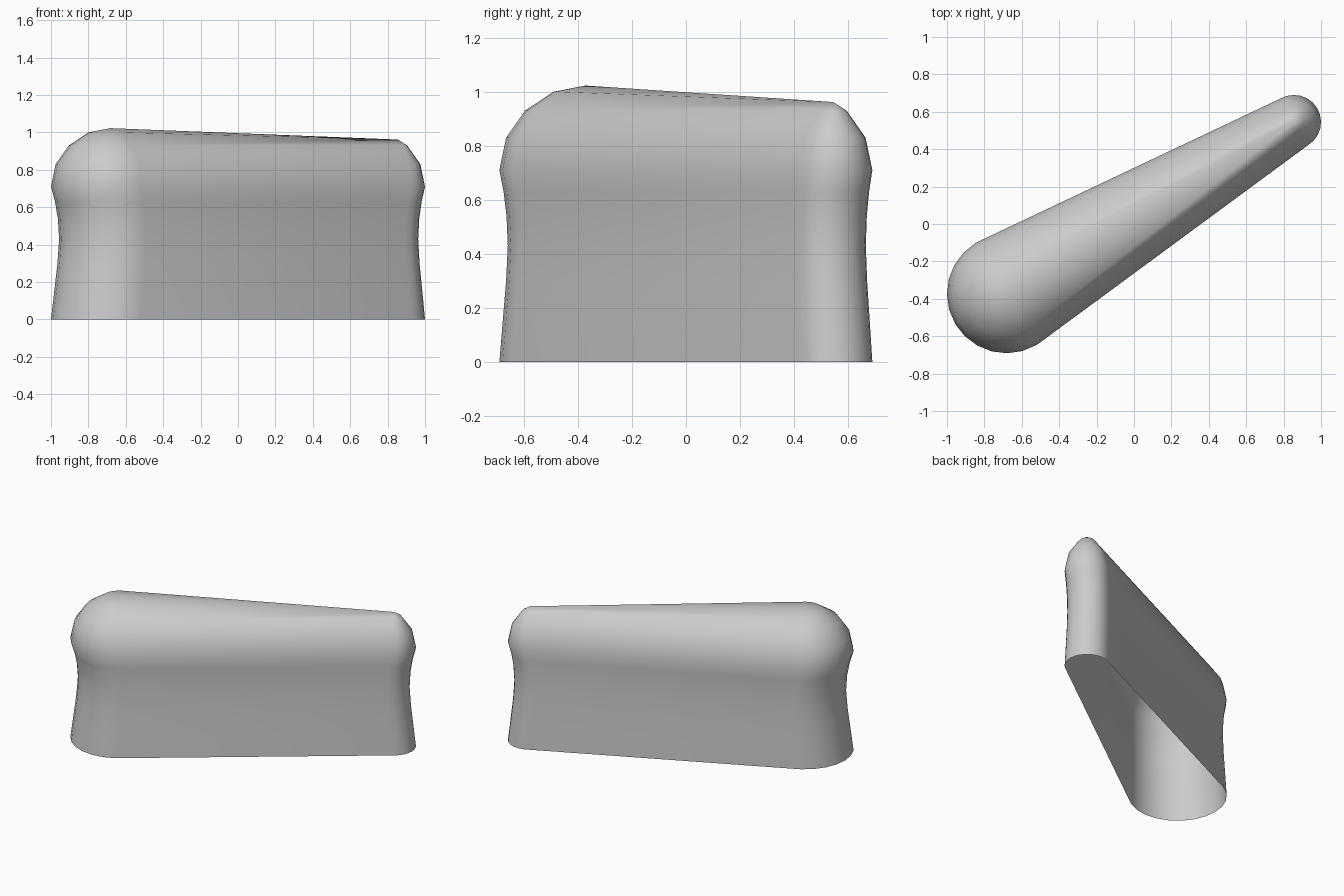
import bpy, bmesh, math
from mathutils import Vector

cube = bpy.data.objects.get("Cube")
if cube:
    bpy.data.objects.remove(cube, do_unlink=True)

# Plain grey material
grey = bpy.data.materials.new("plain_grey")
grey.use_nodes = True
colour = (0.6, 0.6, 0.6, 1)
grey.diffuse_color = colour
grey.node_tree.nodes["Principled BSDF"].inputs["Base Color"].default_value = colour

# The two half-round ends of the tapered plan
BIG, BIG_R = Vector((-0.682, -0.373)), 0.318
SMALL, SMALL_R = Vector((0.855, 0.545)), 0.145
SMALL_TOP = 0.962
STEPS = 12

# Wall profile, bottom to top: (plan scale, height)
WALL = [(1, 0), (0.984, 0.15), (0.968, 0.3), (0.96, 0.43), (0.966, 0.54),
        (0.98, 0.63), (1, 0.71)]
# Dome profile above the wall: (inset, height)
DOME = [(0.025, 0.83), (0.095, 0.93), (0.2, 1.0), (BIG_R, 1.023)]

axis = SMALL - BIG
middle = (BIG + SMALL) / 2
heading = math.atan2(axis.y, axis.x)


def half_round(bm, centre, radius, start, scale, z):
    verts = []
    for i in range(STEPS + 1):
        a = start + math.pi * i / STEPS
        point = centre + radius * Vector((math.cos(a), math.sin(a)))
        point = middle + scale * (point - middle)
        verts.append(bm.verts.new((point.x, point.y, z)))
    return verts


def ring(bm, z, scale=1, inset=0):
    quarter = math.pi / 2
    big = half_round(bm, BIG, BIG_R - inset, heading + quarter, scale, z)
    small = half_round(bm, SMALL, max(SMALL_R - inset, 0), heading - quarter,
                       scale, min(z, SMALL_TOP))
    return big + small


# Tapered shell: waisted wall, domed top and open bottom
bm = bmesh.new()
rings = [ring(bm, z, scale=s) for s, z in WALL]
rings += [ring(bm, z, inset=i) for i, z in DOME]
for low, high in zip(rings, rings[1:]):
    for i in range(len(low)):
        j = (i + 1) % len(low)
        bm.faces.new((low[i], low[j], high[j], high[i]))
bmesh.ops.remove_doubles(bm, verts=bm.verts, dist=0.0005)
bmesh.ops.dissolve_degenerate(bm, edges=bm.edges, dist=0.0001)
for face in bm.faces:
    face.smooth = True

mesh = bpy.data.meshes.new("tapered_shell")
bm.to_mesh(mesh)
bm.free()
mesh.materials.append(grey)
shell = bpy.data.objects.new("tapered_shell", mesh)
bpy.context.collection.objects.link(shell)
